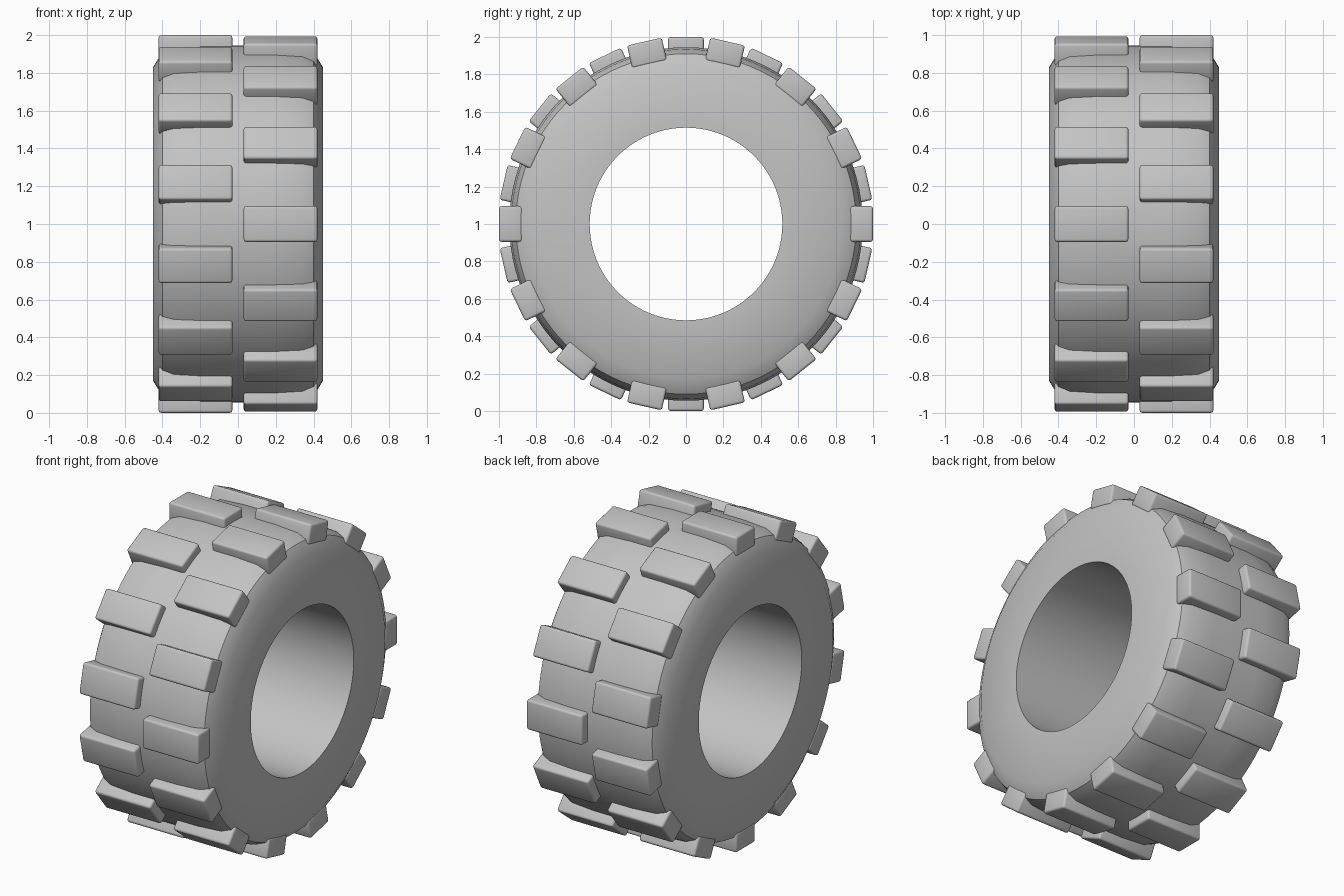
import bpy, bmesh
from math import pi, radians
from mathutils import Matrix, Vector

cube = bpy.data.objects.get("Cube")
if cube:
    bpy.data.objects.remove(cube)

rubber = bpy.data.materials.new("grey rubber")
rubber.use_nodes = True
GREY = (0.55, 0.55, 0.55, 1)
rubber.diffuse_color = GREY
rubber.node_tree.nodes["Principled BSDF"].inputs["Base Color"].default_value = GREY

CENTRE = Vector((0, 0, 1))
LUGS = 14


def finish(bm, name, angle):
    bmesh.ops.recalc_face_normals(bm, faces=bm.faces)
    mesh = bpy.data.meshes.new(name)
    bm.to_mesh(mesh)
    bm.free()
    mesh.materials.append(rubber)
    obj = bpy.data.objects.new(name, mesh)
    bpy.context.collection.objects.link(obj)
    bpy.ops.object.select_all(action='DESELECT')
    obj.select_set(True)
    bpy.context.view_layer.objects.active = obj
    bpy.ops.object.shade_smooth_by_angle(angle=radians(angle))
    return obj


# Tyre carcass: closed section (x, radius) spun about the axle
half = [(0.45, 0.515), (0.45, 0.83), (0.40, 0.91), (0.34, 0.935), (0.18, 0.945)]
section = half + [(-x, r) for x, r in reversed(half)]
bm = bmesh.new()
ring = [bm.verts.new((x, 0, 1 + r)) for x, r in section]
edges = [bm.edges.new((a, b)) for a, b in zip(ring, ring[1:] + ring[:1])]
bmesh.ops.spin(bm, geom=ring + edges, cent=CENTRE, axis=(1, 0, 0),
               angle=2 * pi, steps=96, use_merge=True)
bmesh.ops.remove_doubles(bm, verts=bm.verts, dist=0.0005)
finish(bm, "tyre_body", 34)


# Tread lugs: one ring per side, staggered by half a step
def lug_ring(name, side, offset):
    bm = bmesh.new()
    for i in range(LUGS):
        turn = Matrix.Rotation((i + offset) * 2 * pi / LUGS, 4, 'X')
        place = (Matrix.Translation(CENTRE) @ turn
                 @ Matrix.Translation((side * 0.225, 0.9375, 0))
                 @ Matrix.Diagonal((0.39, 0.125, 0.19, 1)))
        bmesh.ops.create_cube(bm, size=1, matrix=place)
    bmesh.ops.bevel(bm, geom=bm.edges[:], offset=0.014, segments=3,
                    profile=0.5, affect='EDGES')
    finish(bm, name, 40)


lug_ring("left_tread_lugs", 1, 0)
lug_ring("right_tread_lugs", -1, 0.5)
